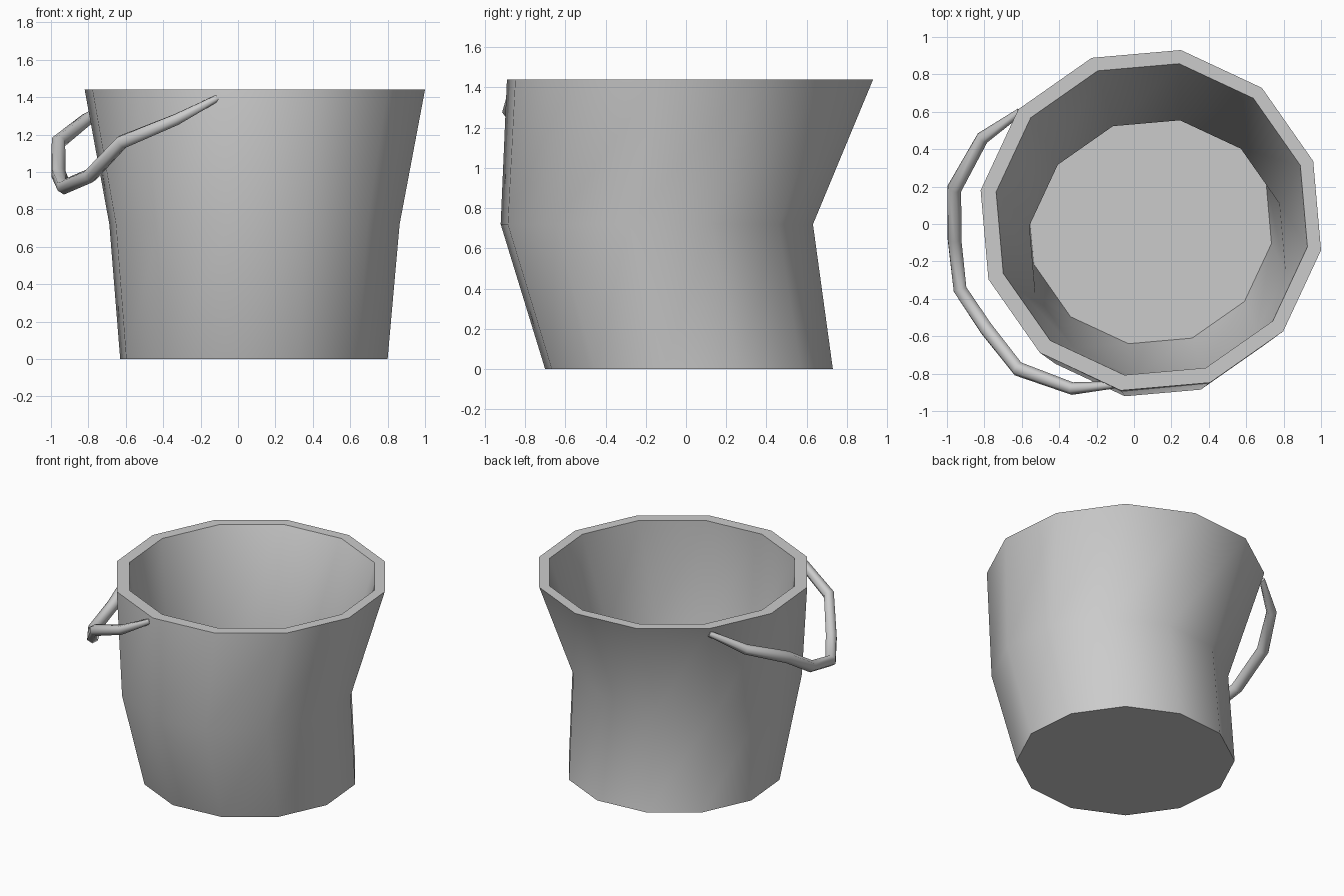
import bpy
import bmesh
from math import cos, sin, radians

cube = bpy.data.objects.get("Cube")
if cube:
    bpy.data.objects.remove(cube, do_unlink=True)

# One plain grey for everything
grey = bpy.data.materials.new("light grey")
grey.use_nodes = True
grey.diffuse_color = (0.6, 0.6, 0.6, 1)
grey.node_tree.nodes["Principled BSDF"].inputs["Base Color"].default_value = (0.6, 0.6, 0.6, 1)

SIDES = 12


def smooth(obj, angle):
    bpy.ops.object.select_all(action="DESELECT")
    obj.select_set(True)
    bpy.context.view_layer.objects.active = obj
    bpy.ops.object.shade_smooth_by_angle(angle=radians(angle))


def ring(bm, cx, cy, z, radius):
    angles = [radians(20 + 360 * i / SIDES) for i in range(SIDES)]
    return [bm.verts.new((cx + radius * cos(a), cy + radius * sin(a), z)) for a in angles]


# Bucket body: rings from the underside, up the outside, over the rim, down to the floor
sections = [
    (0.085, 0.015, 0.0, 0.726),
    (0.088, -0.145, 0.72, 0.788),
    (0.09, 0.02, 1.44, 0.924),
    (0.095, 0.025, 1.44, 0.845),
    (0.125, -0.13, 0.73, 0.695),
    (0.085, 0.01, 0.06, 0.66),
]
bm = bmesh.new()
rings = [ring(bm, *s) for s in sections]
for low, high in zip(rings, rings[1:]):
    for i in range(SIDES):
        j = (i + 1) % SIDES
        bm.faces.new((low[i], low[j], high[j], high[i]))
bm.faces.new(rings[0][::-1])
bm.faces.new(rings[-1])
bmesh.ops.recalc_face_normals(bm, faces=bm.faces)
mesh = bpy.data.meshes.new("bucket_body")
bm.to_mesh(mesh)
bm.free()
body = bpy.data.objects.new("bucket_body", mesh)
bpy.context.collection.objects.link(body)
mesh.materials.append(grey)
smooth(body, 50)

# Drooping handle: a tapered six-sided tube along a bent path (x, y, z, radius)
path = [
    (-0.11, -0.86, 1.395, 0.02),
    (-0.33, -0.88, 1.28, 0.034),
    (-0.62, -0.775, 1.16, 0.04),
    (-0.79, -0.56, 0.98, 0.041),
    (-0.93, -0.35, 0.92, 0.041),
    (-0.96, -0.08, 0.99, 0.041),
    (-0.96, 0.19, 1.16, 0.041),
    (-0.81, 0.46, 1.28, 0.035),
    (-0.61, 0.6, 1.395, 0.02),
]
curve = bpy.data.curves.new("handle", "CURVE")
curve.dimensions = "3D"
curve.bevel_depth = 1.0
curve.bevel_resolution = 1
curve.use_fill_caps = True
spline = curve.splines.new("POLY")
spline.points.add(len(path) - 1)
for point, (x, y, z, r) in zip(spline.points, path):
    point.co = (x, y, z, 1)
    point.radius = r
handle = bpy.data.objects.new("handle", curve)
bpy.context.collection.objects.link(handle)
curve.materials.append(grey)
bpy.ops.object.select_all(action="DESELECT")
handle.select_set(True)
bpy.context.view_layer.objects.active = handle
bpy.ops.object.convert(target="MESH")
smooth(bpy.context.object, 65)
